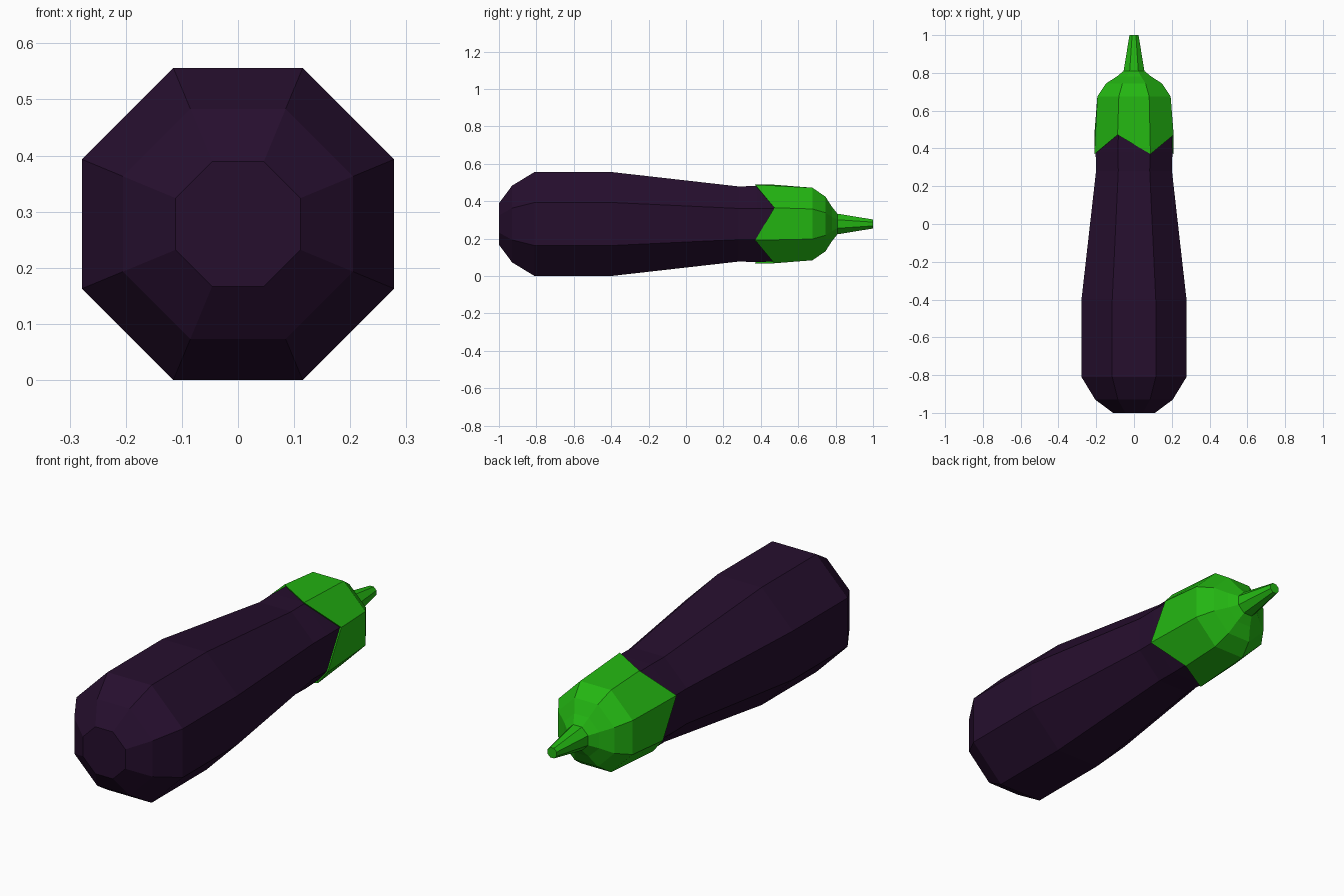
import bpy, bmesh, math

if "Cube" in bpy.data.objects:
    bpy.data.objects.remove(bpy.data.objects["Cube"])

CZ = 0.278                      # height of the long axis
SIDES = 8


def material(name, color):
    m = bpy.data.materials.new(name)
    m.diffuse_color = (*color, 1)
    m.use_nodes = True
    m.node_tree.nodes["Principled BSDF"].inputs["Base Color"].default_value = m.diffuse_color
    return m


def octagon_loft(name, profile, mat, cap_start=True, cap_end=True):
    """Loft octagons along y. Profile rows: (y of even corners, y of odd corners, apothem)."""
    bm = bmesh.new()
    rings = []
    for y_even, y_odd, apothem in profile:
        r = apothem / math.cos(math.pi / SIDES)
        ring = []
        for k in range(SIDES):
            a = math.pi / SIDES + k * 2 * math.pi / SIDES
            y = y_odd if k % 2 else y_even
            ring.append(bm.verts.new((r * math.cos(a), y, CZ + r * math.sin(a))))
        rings.append(ring)
    for a, b in zip(rings, rings[1:]):
        for k in range(SIDES):
            n = (k + 1) % SIDES
            bm.faces.new((a[k], a[n], b[n], b[k]))
    if cap_start:
        bm.faces.new(rings[0])
    if cap_end:
        bm.faces.new(rings[-1])
    bmesh.ops.recalc_face_normals(bm, faces=bm.faces)
    me = bpy.data.meshes.new(name)
    bm.to_mesh(me)
    bm.free()
    me.materials.append(mat)
    ob = bpy.data.objects.new(name, me)
    bpy.context.collection.objects.link(ob)
    return ob


purple = material("dark purple skin", (0.019, 0.0045, 0.027))
green = material("leaf green", (0.017, 0.47, 0.006))

# Fruit body
body = [(-1, 0.111), (-0.93, 0.205), (-0.81, 0.278), (-0.4, 0.278),
        (0.28, 0.201), (0.38, 0.203), (0.50, 0.200)]
octagon_loft("fruit_body", [(y, y, a) for y, a in body], purple)

# Leafy cap with zigzag hem, running into the stem
cap = [(0.475, 0.375, 0.200), (0.472, 0.37, 0.210)]
cap += [(y, y, a) for y, a in [(0.675, 0.194), (0.745, 0.147), (0.78, 0.092),
                               (0.81, 0.055), (1.0, 0.024)]]
octagon_loft("leafy_cap_and_stem", cap, green, cap_start=False)
